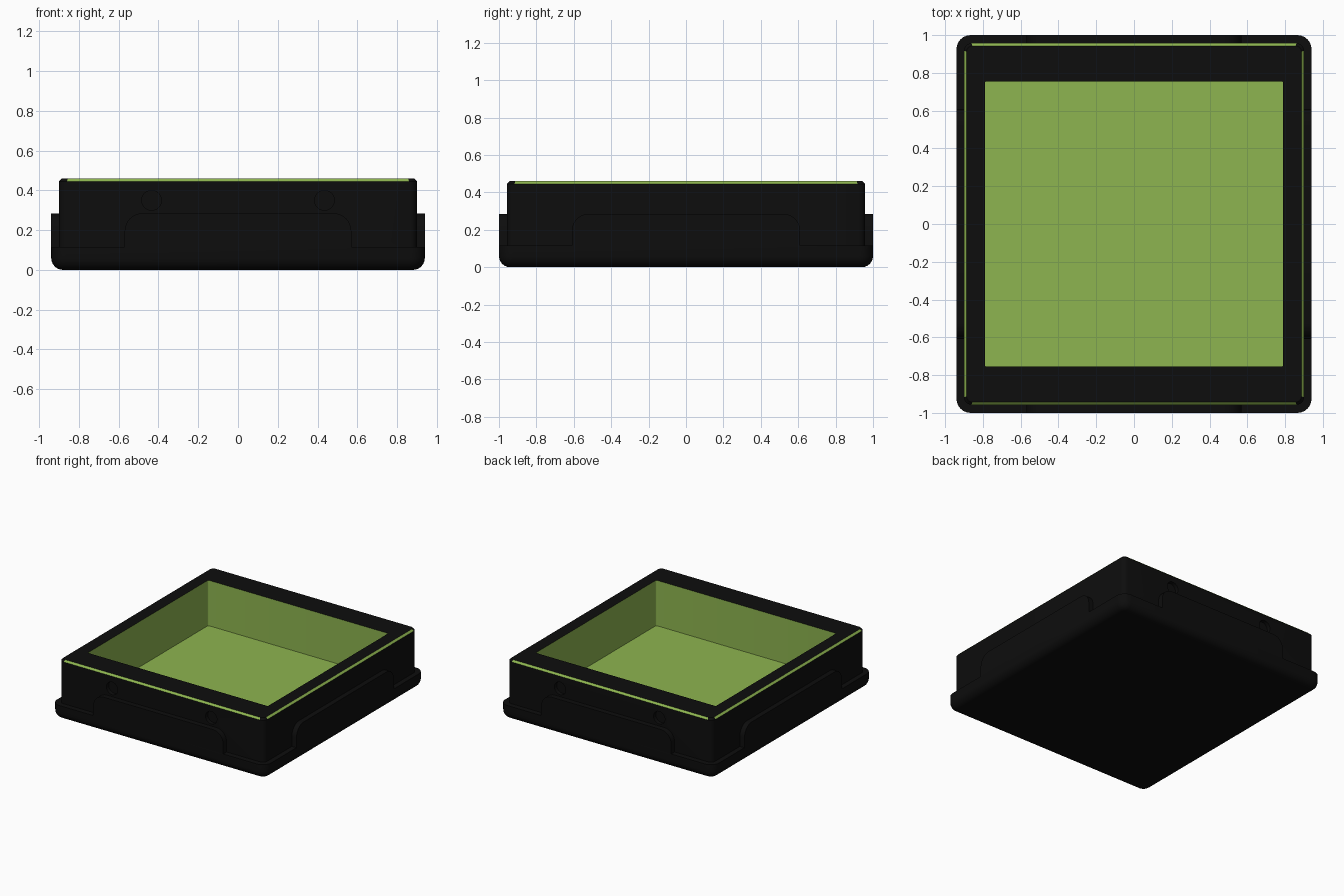
import bpy, bmesh, math
from mathutils import Matrix

if "Cube" in bpy.data.objects:
    bpy.data.objects.remove(bpy.data.objects["Cube"])


def material(name, rgb):
    m = bpy.data.materials.new(name)
    m.diffuse_color = (*rgb, 1)
    m.use_nodes = True
    m.node_tree.nodes["Principled BSDF"].inputs["Base Color"].default_value = m.diffuse_color
    return m


BLACK = material("matte black", (0.004, 0.004, 0.004))
GREEN = material("leaf green", (0.27, 0.46, 0.08))


def rounded_rect(hx, hy, r, z, seg=6):
    pts = []
    for k, (sx, sy) in enumerate([(1, 1), (-1, 1), (-1, -1), (1, -1)]):
        for i in range(seg + 1):
            a = math.pi / 2 * (k + i / seg)
            pts.append((sx * (hx - r) + r * math.cos(a), sy * (hy - r) + r * math.sin(a), z))
    return pts


def finish(bm, name, smooth=True):
    bmesh.ops.recalc_face_normals(bm, faces=bm.faces)
    me = bpy.data.meshes.new(name)
    bm.to_mesh(me)
    bm.free()
    ob = bpy.data.objects.new(name, me)
    bpy.context.collection.objects.link(ob)
    me.materials.append(BLACK)
    me.materials.append(GREEN)
    if smooth:
        bpy.ops.object.select_all(action='DESELECT')
        ob.select_set(True)
        bpy.context.view_layer.objects.active = ob
        bpy.ops.object.shade_smooth_by_angle(angle=math.radians(30))
    return ob


def loft(name, loops, green_bands=(), green_edge_band=None, green_cap=False):
    """Skin a stack of rounded rectangles and cap both ends."""
    bm = bmesh.new()
    rings = [[bm.verts.new(p) for p in rounded_rect(*l)] for l in loops]
    n = len(rings[0])
    for b, (lo, hi) in enumerate(zip(rings, rings[1:])):
        for i in range(n):
            j = (i + 1) % n
            f = bm.faces.new((lo[i], lo[j], hi[j], hi[i]))
            straight = i % 7 == 6
            f.material_index = int(b in green_bands or (b == green_edge_band and straight))
    bm.faces.new(rings[0])
    bm.faces.new(rings[-1]).material_index = int(green_cap)
    return finish(bm, name)


# Base tray: rounded underside, low lip, hollow top
R = 0.06
loops = []
for i in range(7):
    a = math.pi / 2 * i / 6
    d = R * (1 - math.sin(a))
    loops.append((0.94 - d, 1.0 - d, 0.075 - d, R * (1 - math.cos(a))))
loops += [(0.94, 1.0, 0.075, 0.115), (0.86, 0.92, 0.03, 0.115), (0.86, 0.92, 0.03, 0.07)]
loft("base_tray", loops)

# Open box: dark outside and rim, green chamfer strips, green inside
body = loft("box_body", [
    (0.90, 0.957, 0.04, 0.08),
    (0.90, 0.957, 0.04, 0.446),
    (0.886, 0.943, 0.03, 0.46),
    (0.79, 0.755, 0.01, 0.46),
    (0.79, 0.755, 0.01, 0.10),
], green_bands=(3,), green_edge_band=1, green_cap=True)

# Shallow round dents on the front and back
for sx in (-1, 1):
    for sy in (-1, 1):
        bm = bmesh.new()
        bmesh.ops.create_cone(bm, cap_ends=True, segments=24, radius1=0.05, radius2=0.05, depth=0.06,
                              matrix=Matrix.Translation((sx * 0.435, sy * 0.957, 0.35))
                              @ Matrix.Rotation(math.pi / 2, 4, 'X'))
        cutter = finish(bm, "dent_cutter", smooth=False)
        cutter.hide_render = True
        mod = body.modifiers.new("dent", 'BOOLEAN')
        mod.operation = 'DIFFERENCE'
        mod.solver = 'EXACT'
        mod.object = cutter
        bpy.context.view_layer.objects.active = body
        bpy.ops.object.modifier_apply(modifier=mod.name)
        bpy.data.objects.remove(cutter)


def side_wall(name, half, outer, thick, angle):
    """Raised wall with rounded upper corners, facing -y before rotation."""
    r, top, low = 0.09, 0.285, 0.10
    prof = [(half, low)]
    for s, start in ((1, 0), (-1, math.pi / 2)):
        for i in range(9):
            a = start + math.pi / 2 * i / 8
            prof.append((s * (half - r) + r * math.cos(a), top - r + r * math.sin(a)))
    prof.append((-half, low))
    bm = bmesh.new()
    face = bm.faces.new([bm.verts.new((u, -outer, z)) for u, z in prof])
    ext = bmesh.ops.extrude_face_region(bm, geom=[face])
    bmesh.ops.translate(bm, vec=(0, thick, 0),
                        verts=[v for v in ext["geom"] if isinstance(v, bmesh.types.BMVert)])
    bmesh.ops.rotate(bm, verts=bm.verts, matrix=Matrix.Rotation(angle, 3, 'Z'))
    finish(bm, name)


# Raised walls on all four sides
side_wall("front_wall", 0.57, 1.0, 0.06, 0)
side_wall("back_wall", 0.57, 1.0, 0.06, math.pi)
side_wall("right_wall", 0.61, 0.94, 0.06, math.pi / 2)
side_wall("left_wall", 0.61, 0.94, 0.06, -math.pi / 2)
